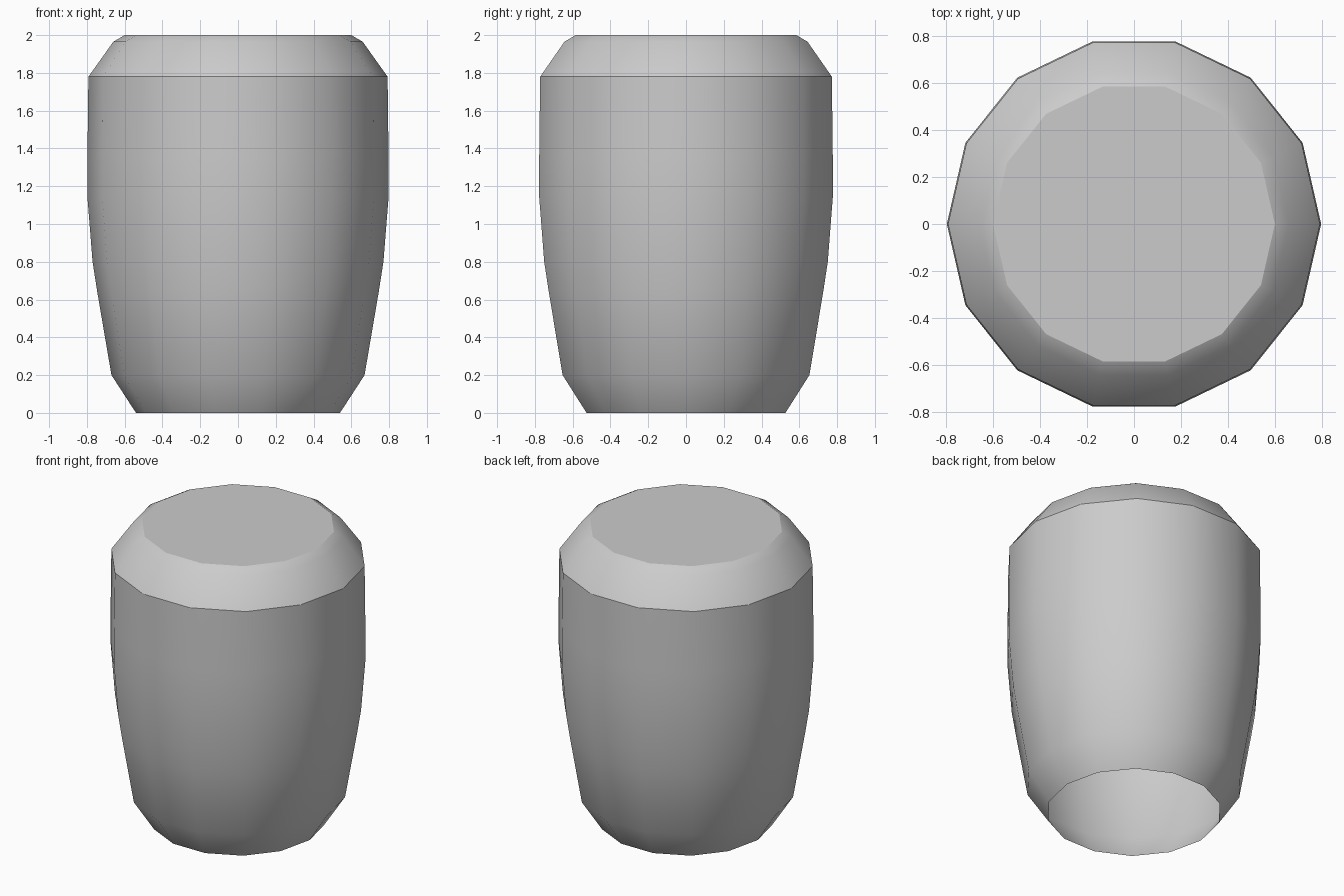
import bpy, bmesh
from math import cos, sin, tau, radians

if "Cube" in bpy.data.objects:
    bpy.data.objects.remove(bpy.data.objects["Cube"])

SIDES = 14
# (radius, height) from the open bottom rim to the flat top
PROFILE = [(0.54, 0.0), (0.67, 0.20), (0.745, 0.64), (0.77, 0.80),
           (0.797, 1.14), (0.797, 1.36), (0.792, 1.78), (0.66, 1.965), (0.60, 2.0)]

bm = bmesh.new()
rings = [[bm.verts.new((r * cos(tau * i / SIDES), r * sin(tau * i / SIDES), z))
          for i in range(SIDES)] for r, z in PROFILE]

# Faceted side wall
for low, high in zip(rings, rings[1:]):
    for i in range(SIDES):
        j = (i + 1) % SIDES
        bm.faces.new((low[i], low[j], high[j], high[i]))

# Closed flat top; the bottom stays open
bm.faces.new(rings[-1])

mesh = bpy.data.meshes.new("barrel_shell")
bm.to_mesh(mesh)
bm.free()
shell = bpy.data.objects.new("barrel_shell", mesh)
bpy.context.collection.objects.link(shell)

# Smooth wall with crisp shoulder and top edges
bpy.context.view_layer.objects.active = shell
shell.select_set(True)
bpy.ops.object.shade_smooth_by_angle(angle=radians(30))
